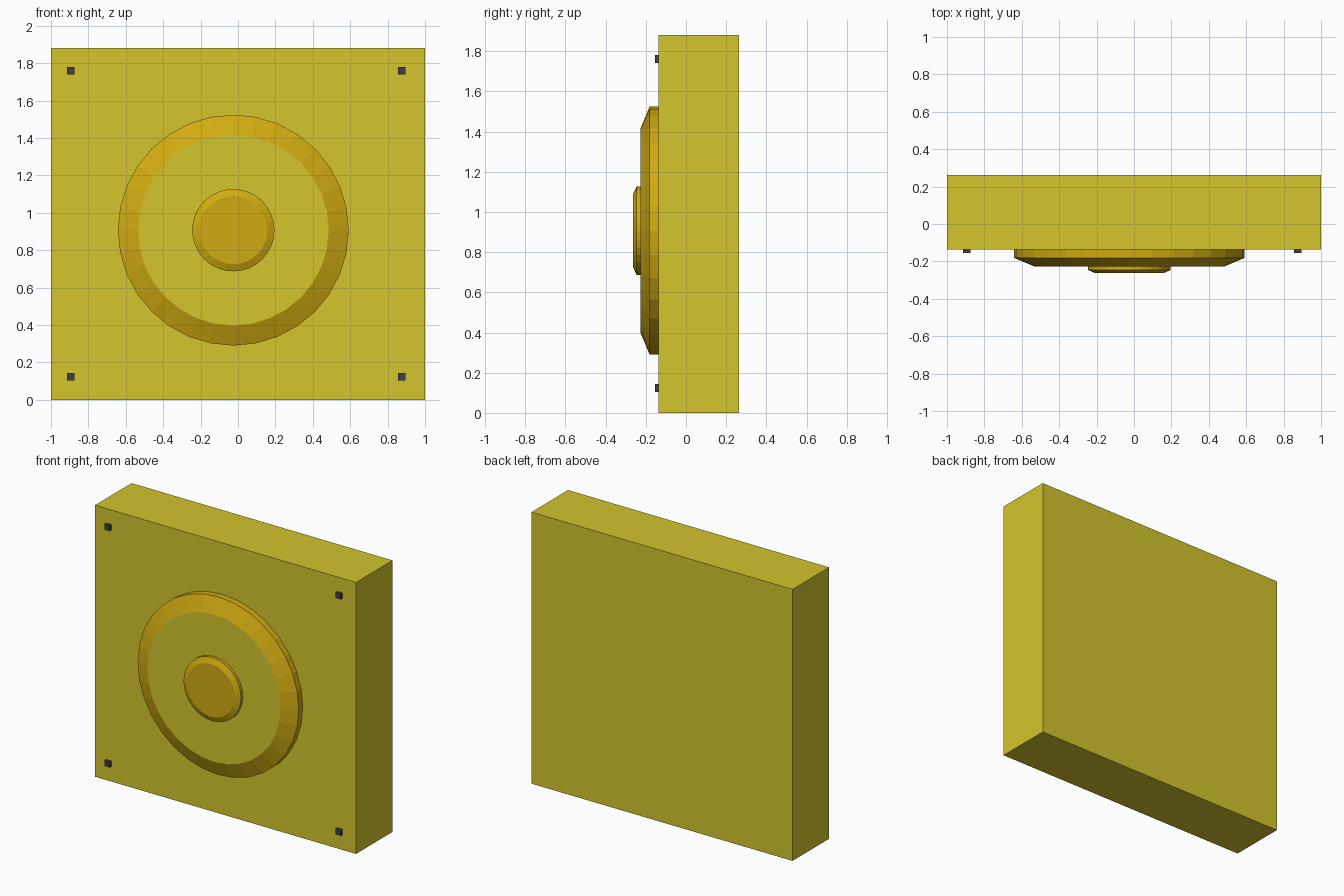
import bpy, bmesh, math

if "Cube" in bpy.data.objects:
    bpy.data.objects.remove(bpy.data.objects["Cube"])


def material(name, srgb):
    lin = [c / 12.92 if c <= 0.04045 else ((c + 0.055) / 1.055) ** 2.4 for c in srgb]
    m = bpy.data.materials.new(name)
    m.diffuse_color = (*lin, 1)
    m.use_nodes = True
    m.node_tree.nodes["Principled BSDF"].inputs["Base Color"].default_value = m.diffuse_color
    return m


YELLOW = material("yellow", (0.83, 0.77, 0.18))
GOLD = material("gold", (0.82, 0.67, 0.07))
DARK = material("dark_grey", (0.25, 0.25, 0.26))
CX, CZ, SIDES = -0.025, 0.907, 32


def finish(name, bm, mats):
    bmesh.ops.recalc_face_normals(bm, faces=bm.faces)
    me = bpy.data.meshes.new(name)
    bm.to_mesh(me)
    bm.free()
    for m in mats:
        me.materials.append(m)
    ob = bpy.data.objects.new(name, me)
    bpy.context.collection.objects.link(ob)
    return ob


def block(name, lo, hi, mat):
    bm = bmesh.new()
    bmesh.ops.create_cube(bm, size=1)
    for v in bm.verts:
        v.co = [(a + b) / 2 + c * (b - a) for a, b, c in zip(lo, hi, v.co)]
    return finish(name, bm, [mat])


def disc(name, profile, mats, cap_index):
    """Stacked rings along y from (radius, y) pairs, capped at both ends."""
    bm = bmesh.new()
    rings = []
    for r, y in profile:
        rings.append([bm.verts.new((CX + r * math.cos(2 * math.pi * i / SIDES), y,
                                    CZ + r * math.sin(2 * math.pi * i / SIDES)))
                      for i in range(SIDES)])
    for a, b in zip(rings, rings[1:]):
        for i in range(SIDES):
            j = (i + 1) % SIDES
            bm.faces.new((a[i], a[j], b[j], b[i]))
    bm.faces.new(rings[0])
    bm.faces.new(rings[-1]).material_index = cap_index
    return finish(name, bm, mats)


# Main slab
block("slab", (-1, -0.137, 0), (1, 0.263, 1.88), YELLOW)

# Large bevelled disc: gold rim, yellow face
disc("large_disc", [(0.617, -0.13), (0.617, -0.181), (0.51, -0.226)], [GOLD, YELLOW], 1)

# Central button
disc("centre_button", [(0.22, -0.22), (0.22, -0.246), (0.182, -0.263)], [GOLD], 0)

# Corner studs
for x in (-0.895, 0.875):
    for z in (0.123, 1.76):
        block("corner_stud", (x - 0.02, -0.154, z - 0.02), (x + 0.02, -0.13, z + 0.02), DARK)
